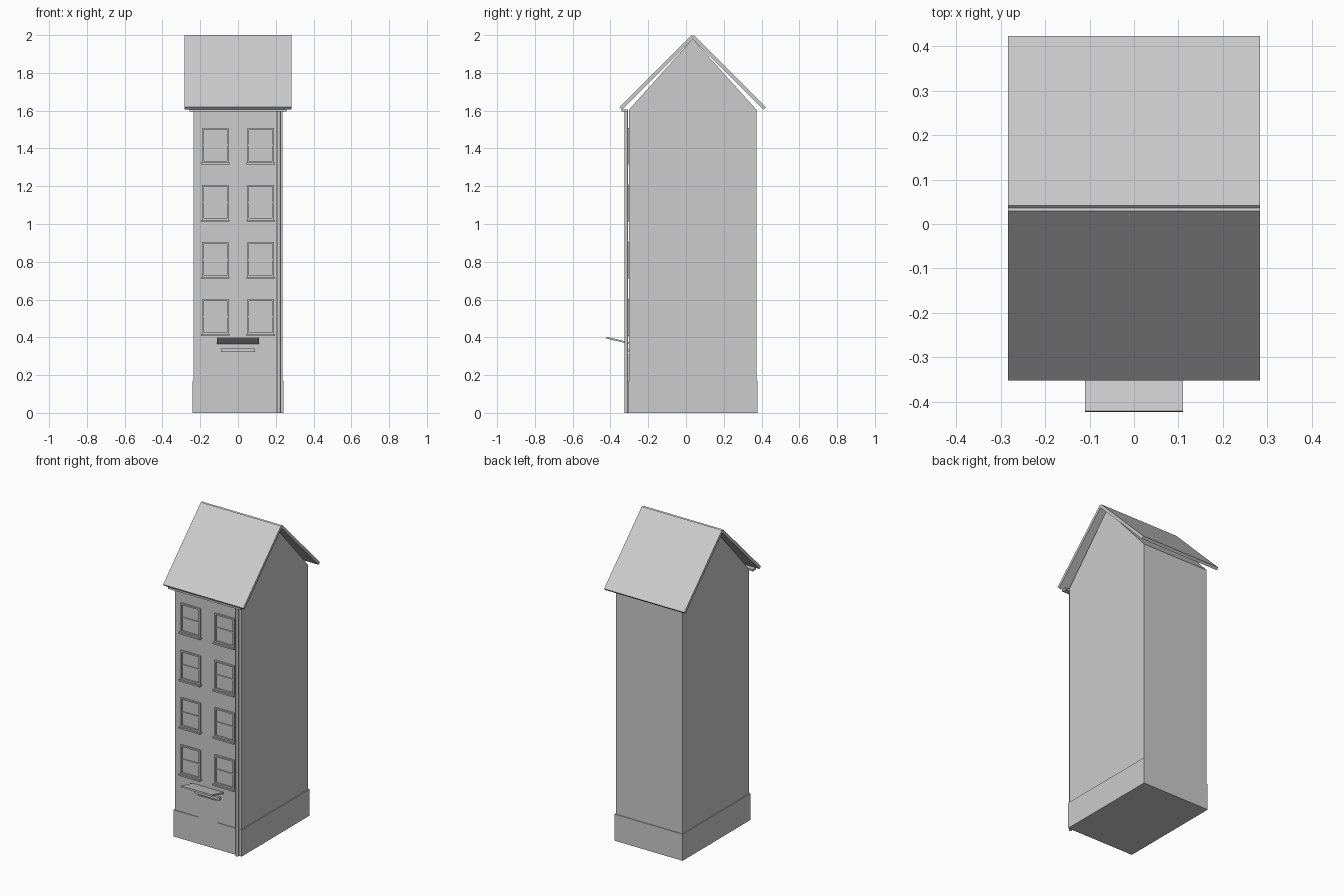
import bpy, bmesh, math

if "Cube" in bpy.data.objects:
    bpy.data.objects.remove(bpy.data.objects["Cube"])

YC = 0.0355          # ridge line / body centre in y
FRONT = -0.302       # front wall plane
BACK = 0.373         # back wall plane

grey = bpy.data.materials.new("plain_grey")
grey.diffuse_color = (0.604, 0.604, 0.604, 1)
grey.use_nodes = True
grey.node_tree.nodes["Principled BSDF"].inputs["Base Color"].default_value = grey.diffuse_color


def add(name, bm):
    bmesh.ops.recalc_face_normals(bm, faces=bm.faces)
    me = bpy.data.meshes.new(name)
    bm.to_mesh(me)
    bm.free()
    me.materials.append(grey)
    ob = bpy.data.objects.new(name, me)
    bpy.context.collection.objects.link(ob)
    return ob


def extrude_x(name, profile, half):
    """Extrude a (y, z) profile along x from -half to +half."""
    bm = bmesh.new()
    face = bm.faces.new([bm.verts.new((-half, y, z)) for y, z in profile])
    ext = bmesh.ops.extrude_face_region(bm, geom=[face])
    verts = [v for v in ext["geom"] if isinstance(v, bmesh.types.BMVert)]
    bmesh.ops.translate(bm, vec=(2 * half, 0, 0), verts=verts)
    return add(name, bm)


def add_box(bm, x0, x1, y0, y1, z0, z1):
    made = bmesh.ops.create_cube(bm, size=1)["verts"]
    for v in made:
        v.co = ((x0 + x1) / 2 + v.co.x * (x1 - x0),
                (y0 + y1) / 2 + v.co.y * (y1 - y0),
                (z0 + z1) / 2 + v.co.z * (z1 - z0))


def box(name, *dims):
    bm = bmesh.new()
    add_box(bm, *dims)
    return add(name, bm)


# Gabled tower body and the plinth around its foot
extrude_x("house_body", [(FRONT, 0), (BACK, 0), (BACK, 1.605),
                         (YC, 1.98), (FRONT, 1.605)], 0.236)
box("plinth", -0.241, 0.241, FRONT - 0.005, BACK + 0.005, 0, 0.17)

# Two 45 degree roof slabs crossing at the ridge
for name, s in (("roof_front", -1), ("roof_back", 1)):
    t = 0.0128
    profile = [(0.006, 2.0), (0.3875, 1.6185),
               (0.3875 - t, 1.6185 - t), (0.006 - t, 2.0 - t)]
    extrude_x(name, [(YC + s * y, z) for y, z in profile], 0.284)

# Windows: thin frame, middle bar and sill, four floors of two
for floor in range(4):
    for side, cx in (("left", -0.12), ("right", 0.12)):
        top = 0.602 + 0.3025 * floor
        bottom = top - 0.185
        mid = (top + bottom) / 2
        w, b = 0.07, 0.009
        y0, y1 = FRONT - 0.011, FRONT + 0.002
        bm = bmesh.new()
        add_box(bm, cx - w, cx - w + b, y0, y1, bottom, top)
        add_box(bm, cx + w - b, cx + w, y0, y1, bottom, top)
        add_box(bm, cx - w + b, cx + w - b, y0, y1, top - b, top)
        add_box(bm, cx - w + b, cx + w - b, y0, y1, bottom, bottom + b)
        add_box(bm, cx - w + b, cx + w - b, FRONT - 0.006, y1,
                mid - 0.004, mid + 0.004)
        add(f"window_frame_{floor + 1}_{side}", bm)
        box(f"window_sill_{floor + 1}_{side}", cx - 0.075, cx + 0.075,
            FRONT - 0.022, y1, bottom - 0.009, bottom)

# Door panel flush with the plinth, and the lintel over it
box("door", -0.068, 0.068, FRONT - 0.005, FRONT + 0.002, 0.16, 0.31)
box("door_lintel", -0.09, 0.09, FRONT - 0.016, FRONT + 0.002, 0.322, 0.34)

# Door canopy, tilted up towards the street
extrude_x("door_canopy", [(FRONT + 0.002, 0.365), (FRONT + 0.002, 0.374),
                          (-0.421, 0.403), (-0.423, 0.394)], 0.11)

# Gutter under the front eave
box("gutter", -0.257, 0.257, -0.342, FRONT - 0.006, 1.595, 1.607)

# Round downpipe on the right of the front
bm = bmesh.new()
bmesh.ops.create_cone(bm, cap_ends=True, segments=12, radius1=0.009,
                      radius2=0.009, depth=1.6)
bmesh.ops.translate(bm, vec=(0.216, -0.316, 0.8), verts=bm.verts)
pipe = add("downpipe", bm)
bpy.context.view_layer.objects.active = pipe
pipe.select_set(True)
bpy.ops.object.shade_smooth_by_angle(angle=math.radians(40))
